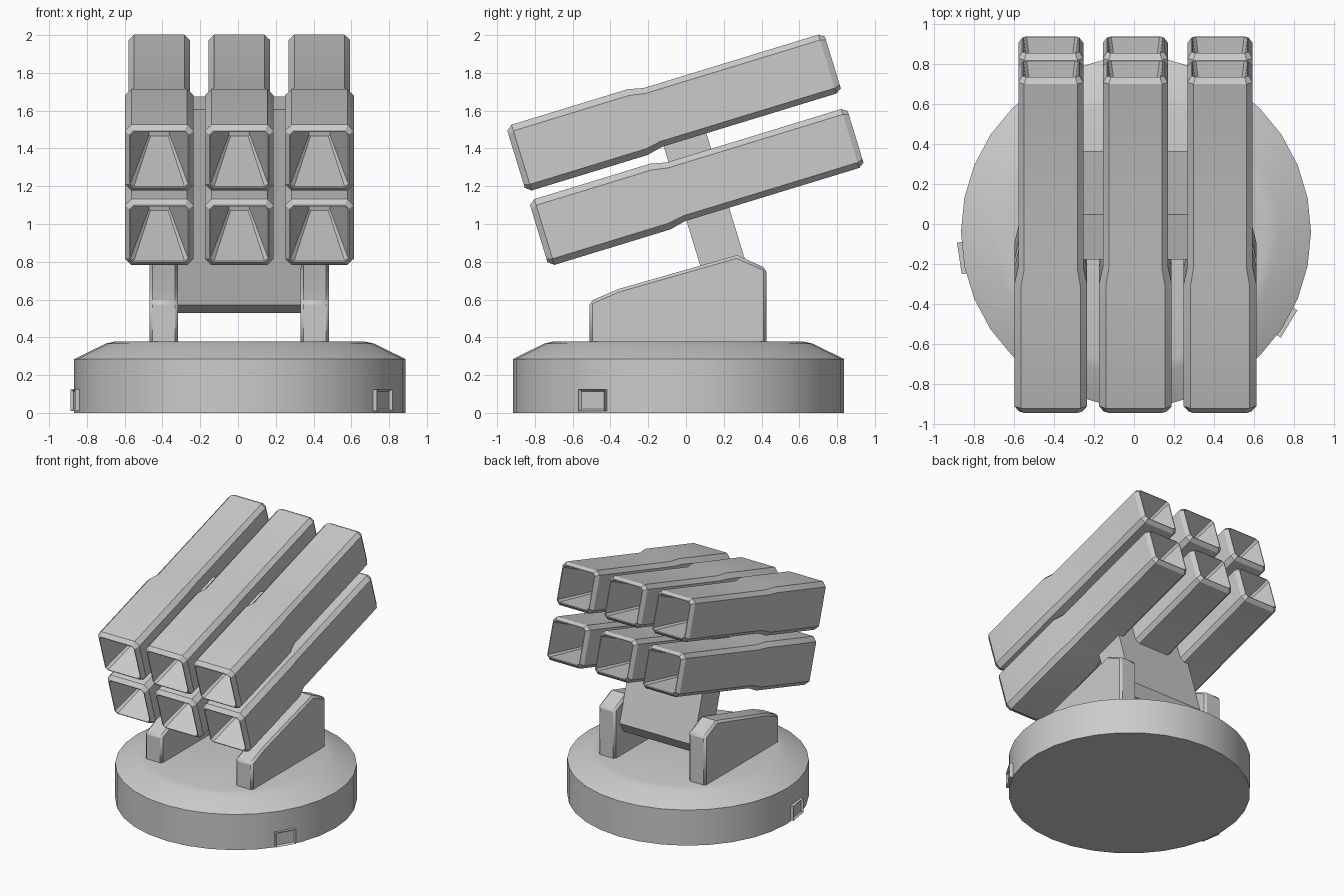
import bpy, bmesh, math
from mathutils import Matrix

default = bpy.data.objects.get("Cube")
if default:
    bpy.data.objects.remove(default, do_unlink=True)

TILT = math.radians(17)
MID_X = 0.007

grey = bpy.data.materials.new("light_grey")
grey.use_nodes = True
grey.diffuse_color = (0.6, 0.6, 0.6, 1)
grey.node_tree.nodes["Principled BSDF"].inputs["Base Color"].default_value = (0.6, 0.6, 0.6, 1)


def finish(name, bm, tilt=0.0, location=(0, 0, 0)):
    bmesh.ops.recalc_face_normals(bm, faces=bm.faces)
    mesh = bpy.data.meshes.new(name)
    bm.to_mesh(mesh)
    bm.free()
    mesh.materials.append(grey)
    obj = bpy.data.objects.new(name, mesh)
    bpy.context.collection.objects.link(obj)
    obj.rotation_euler.x = tilt
    obj.location = location
    bpy.ops.object.select_all(action='DESELECT')
    obj.select_set(True)
    bpy.context.view_layer.objects.active = obj
    bpy.ops.object.shade_smooth_by_angle(angle=math.radians(30))
    return obj


def loft(rings):
    """Skin a series of equal-length point rings and cap both ends."""
    bm = bmesh.new()
    loops = [[bm.verts.new(p) for p in ring] for ring in rings]
    for r, s in zip(loops, loops[1:]):
        n = len(r)
        for i in range(n):
            bm.faces.new((r[i], r[(i + 1) % n], s[(i + 1) % n], s[i]))
    bm.faces.new(loops[0])
    bm.faces.new(loops[-1])
    return bm


def extrude_profile(points, x0, x1):
    return loft([[(x, y, z) for y, z in points] for x in (x0, x1)])


def cut_square(x, along, up, half, cut):
    """Square with cut corners, standing across the tube axis."""
    k = half - cut
    corners = [(half, -k), (half, k), (k, half), (-k, half),
               (-half, k), (-half, -k), (-k, -half), (k, -half)]
    return [(x + dx, along, up + du) for dx, du in corners]


def circle(radius, z, count=32):
    return [(radius * math.cos(math.tau * i / count),
             radius * math.sin(math.tau * i / count), z) for i in range(count)]


# Round base with a sloping shoulder
base_profile = [(0.877, 0), (0.877, 0.285), (0.71, 0.367), (0.66, 0.378)]
finish("base", loft([circle(r, z) for r, z in base_profile]), location=(0.01, -0.04, 0))

# Small recessed hatches on the base wall
for i, angle in enumerate((-31, 188.5)):
    bm = bmesh.new()
    bmesh.ops.create_cube(bm, size=1, matrix=Matrix.Translation((0.845, 0, 0.067))
                          @ Matrix.Diagonal((0.1, 0.16, 0.116, 1)))
    bm.normal_update()
    outer = [f for f in bm.faces if f.normal.x > 0.9]
    bmesh.ops.inset_region(bm, faces=outer, thickness=0.015)
    bmesh.ops.translate(bm, verts=outer[0].verts, vec=(-0.015, 0, 0))
    bm.transform(Matrix.Rotation(math.radians(angle), 4, 'Z'))
    finish(f"hatch_{i + 1}", bm, location=(0.01, -0.04, 0))

# Side supports with softened edges
support = [(-0.51, 0.36), (-0.51, 0.59), (-0.36, 0.655),
           (0.27, 0.835), (0.425, 0.765), (0.425, 0.36)]
for side, name in ((-1, "right_support"), (1, "left_support")):
    x = MID_X + side * 0.4
    obj = finish(name, extrude_profile(support, x - 0.075, x + 0.075))
    bevel = obj.modifiers.new("edge", 'BEVEL')
    bevel.width = 0.016
    bevel.segments = 1
    bevel.limit_method = 'ANGLE'
    bevel.angle_limit = math.radians(60)

# Tilted arm carrying the tubes
arm = [(0.3, 0.505), (0.37, 0.44), (0.466, 0.44),
       (0.536, 0.505), (0.536, 1.588), (0.3, 1.588)]
finish("arm", extrude_profile(arm, MID_X - 0.328, MID_X + 0.328), tilt=TILT)

# Six open launch tubes: distance along axis, half width, corner cut
tube_rings = [(0.13, 0.055, 0.008), (-0.468, 0.152, 0.018), (-0.468, 0.158, 0.022),
              (-0.437, 0.182, 0.034), (0.205, 0.182, 0.034), (0.29, 0.163, 0.03),
              (1.256, 0.163, 0.03), (1.286, 0.143, 0.02), (1.286, 0.137, 0.016),
              (0.7, 0.05, 0.008)]
for row, up in (("upper", 1.547), ("lower", 1.135)):
    for column, side in (("right", -1), ("middle", 0), ("left", 1)):
        x = MID_X + side * 0.424
        finish(f"{row}_{column}_tube",
               loft([cut_square(x, a, up, h, c) for a, h, c in tube_rings]), tilt=TILT)
